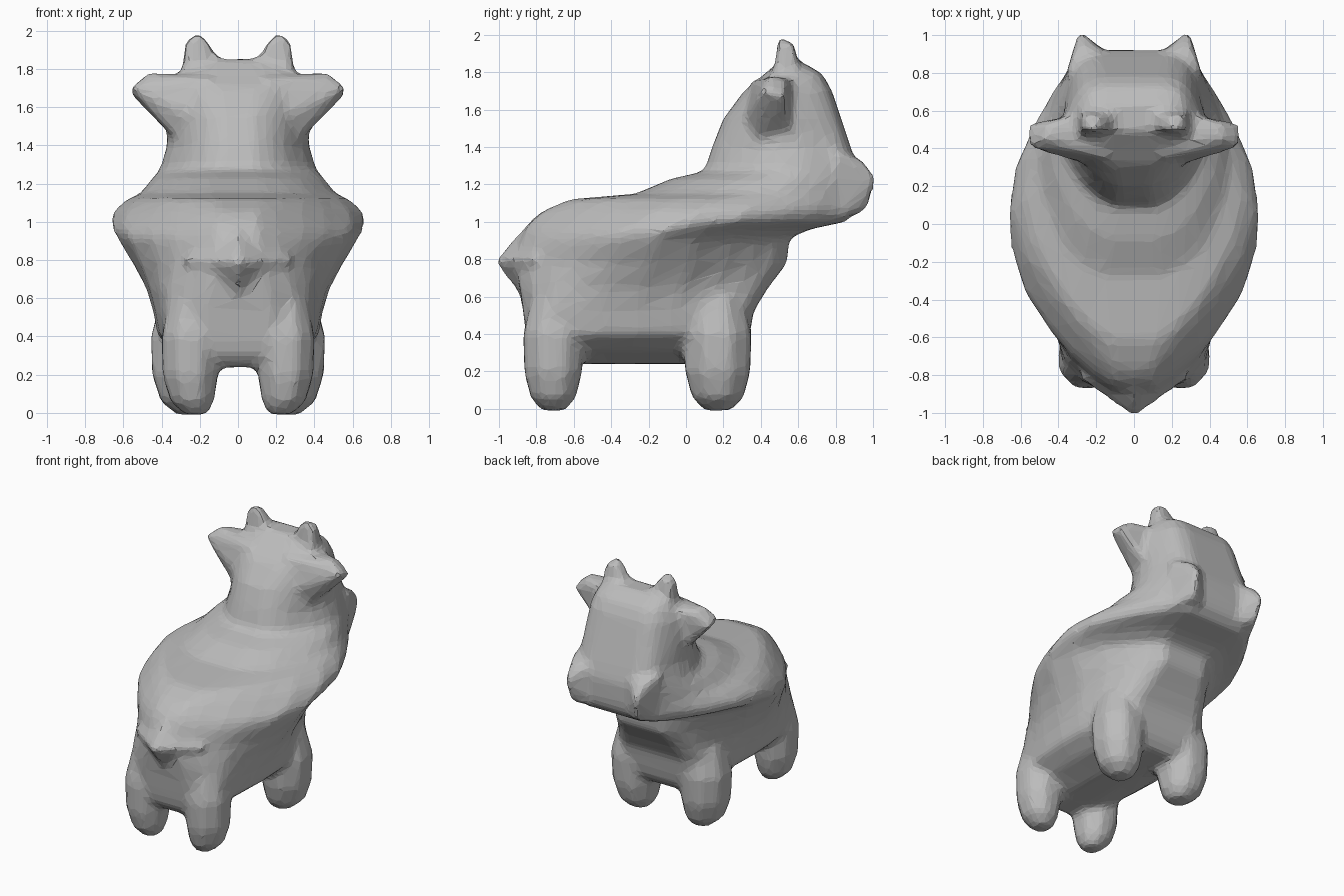
import bpy
import bmesh
from math import cos, sin, tau

cube = bpy.data.objects.get("Cube")
if cube:
    bpy.data.objects.remove(cube, do_unlink=True)

bm = bmesh.new()


def hull(points):
    """Closed convex lump around a few points."""
    verts = [bm.verts.new(p) for p in points]
    result = bmesh.ops.convex_hull(bm, input=verts)
    spare = {g for g in result["geom_interior"] + result["geom_unused"]
             if isinstance(g, bmesh.types.BMVert)}
    bmesh.ops.delete(bm, geom=list(spare), context="VERTS")


def outline(z, back, front, w_back, w_mid, w_front):
    """Horizontal ring: half widths bulge along y, ends are rounded."""
    half = []
    for t, corner in ((0, .5), (.05, .85), (.13, 1), (.22, 1), (.35, 1),
                      (.5, 1), (.65, 1), (.78, 1), (.87, 1), (.95, .94),
                      (1, .68)):
        straight = w_back + (w_front - w_back) * t
        bulge = w_mid - (w_back + w_front) / 2
        width = straight + bulge * (4 * t * (1 - t)) ** 1.5
        half.append((width * corner, back + (front - back) * t, z))
    return half + [(-x, y, h) for x, y, h in reversed(half)]


def loft(rows):
    rings = [[bm.verts.new(p) for p in outline(*row)] for row in rows]
    count = len(rings[0])
    for low, high in zip(rings, rings[1:]):
        for i in range(count):
            j = (i + 1) % count
            bm.faces.new((low[i], low[j], high[j], high[i]))
    bm.faces.new(rings[0][::-1])
    bm.faces.new(rings[-1])


# Torso, neck and head: height, back, front, back/middle/front half widths
loft([
    (.24, -.78, .27, .15, .10, .15),
    (.31, -.84, .32, .28, .30, .28),
    (.40, -.855, .34, .35, .42, .36),
    (.52, -.87, .36, .36, .44, .37),
    (.65, -.89, .44, .32, .48, .31),
    (.78, -.91, .54, .24, .55, .25),
    (.91, -.88, .55, .21, .63, .27),
    (.96, -.86, .66, .20, .66, .31),
    (1.00, -.83, .85, .20, .67, .34),
    (1.06, -.76, .91, .20, .65, .34),
    (1.12, -.62, .92, .25, .58, .33),
    (1.15, -.27, .92, .30, .51, .32),
    (1.23, -.08, .92, .25, .45, .32),
    (1.27, .10, .92, .20, .41, .31),
    (1.40, .14, .88, .18, .37, .30),
    (1.55, .20, .83, .17, .37, .28),
    (1.70, .31, .78, .22, .35, .26),
    (1.79, .42, .73, .25, .30, .24),
    (1.85, .49, .63, .20, .23, .20),
])

# Pointed rump ending in a tail stub
hull([(0, -1.03, .79), (-.3, -.81, .8), (.3, -.81, .8),
      (0, -.8, 1.04), (0, -.82, .52)])

for side in (-1, 1):
    # Legs merging into the torso, with blunt, tapered feet
    for x, y, width, depth in ((.25, -.71, .15, .16), (.285, .17, .17, .18)):
        hull([(side * (x - inward) + width * size * cos(a * tau / 8 + tau / 16),
               y + depth * size * sin(a * tau / 8 + tau / 16), z)
              for z, size, inward in ((.6, .75, 0), (.4, 1.08, 0), (.2, 1.04, 0),
                                      (.06, .82, .01), (-.01, .42, .03))
              for a in range(8)])

    # Ears flaring out of the head
    hull([(side * x, y, z) for x, y, z in (
        (.15, .28, 1.5), (.15, .58, 1.5), (.15, .35, 1.76),
        (.15, .6, 1.76), (.31, .38, 1.42), (.33, .56, 1.44),
        (.57, .41, 1.71), (.57, .53, 1.67), (.47, .45, 1.78),
        (.45, .54, 1.77))])

    # Horns
    hull([(side * x, y, z) for x, y, z in (
        (.07, .49, 1.8), (.3, .46, 1.74), (.07, .6, 1.8),
        (.3, .62, 1.74), (.27, .5, 1.97), (.19, .49, 1.99),
        (.19, .57, 1.97), (.27, .58, 1.95))])

    # Muzzle corners
    hull([(side * x, y, z) for x, y, z in (
        (.29, 1.03, 1.23), (.27, .97, 1.06), (.1, .87, 1.03),
        (.35, .8, 1.01), (.12, .87, 1.36), (.29, .95, 1.33),
        (.36, .8, 1.38))])

bmesh.ops.recalc_face_normals(bm, faces=bm.faces)
mesh = bpy.data.meshes.new("animal_body")
bm.to_mesh(mesh)
bm.free()

body = bpy.data.objects.new("animal_body", mesh)
bpy.context.scene.collection.objects.link(body)

# Fuse the parts into one soft skin, then reduce it to flat facets
remesh = body.modifiers.new("Fuse", "REMESH")
remesh.mode = "VOXEL"
remesh.voxel_size = .025
smooth = body.modifiers.new("Soften", "SMOOTH")
smooth.factor = .5
smooth.iterations = 8
facets = body.modifiers.new("Facets", "DECIMATE")
facets.ratio = .13

# Plain grey clay
grey = bpy.data.materials.new("clay_grey")
grey.use_nodes = True
colour = (.5, .5, .5, 1)
grey.diffuse_color = colour
grey.node_tree.nodes["Principled BSDF"].inputs["Base Color"].default_value = colour
mesh.materials.append(grey)
